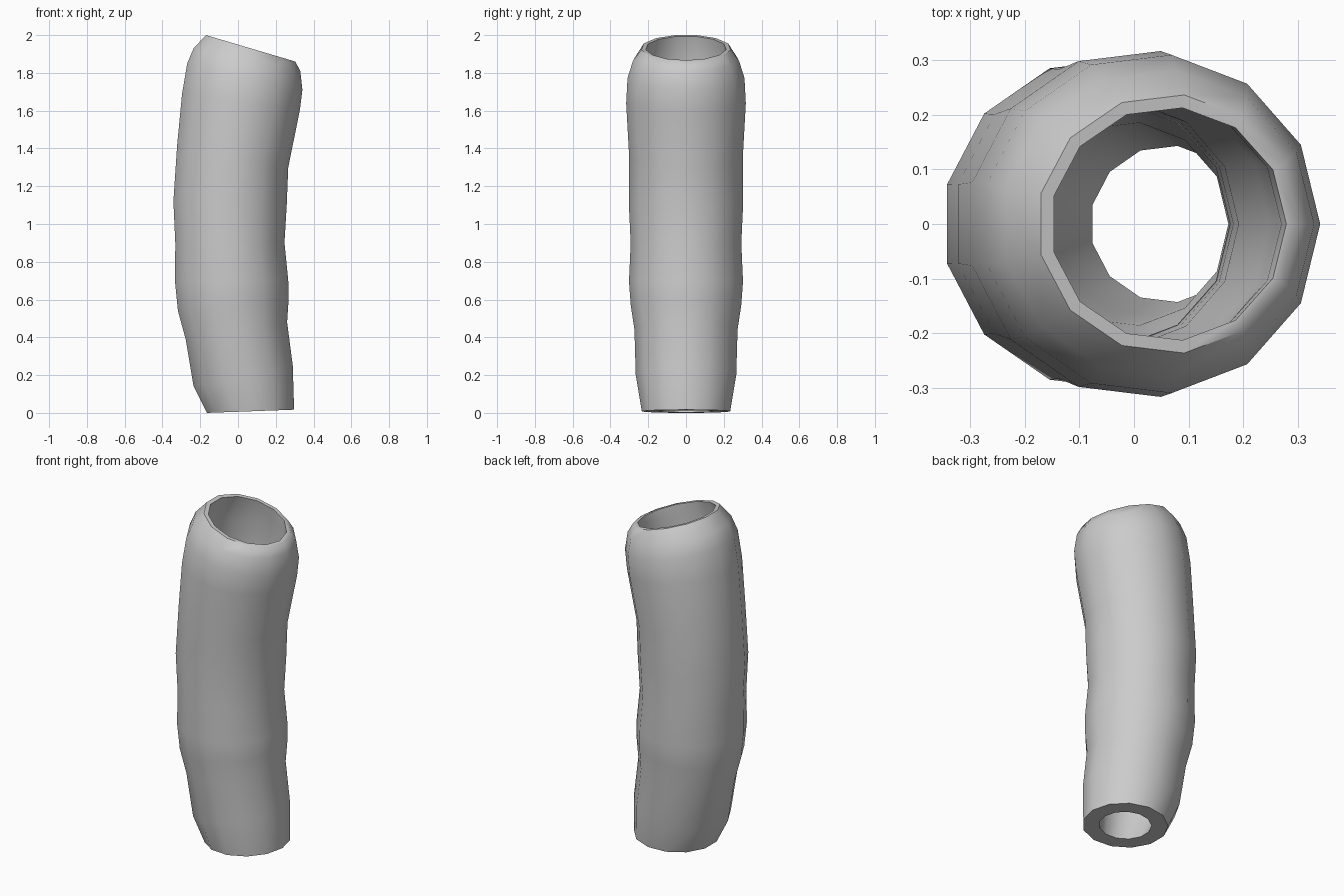
import bpy, bmesh, math

if "Cube" in bpy.data.objects:
    bpy.data.objects.remove(bpy.data.objects["Cube"])

SIDES = 13
# Each ring: left x, left z, right x, right z, half depth in y, bore scale
rings = [
    (-0.165, 0.00, 0.297, 0.017, 0.236, 0.61),
    (-0.235, 0.14, 0.290, 0.25, 0.268, 0.63),
    (-0.277, 0.39, 0.260, 0.48, 0.275, 0.68),
    (-0.318, 0.54, 0.268, 0.60, 0.295, 0.72),
    (-0.333, 0.69, 0.266, 0.70, 0.304, 0.75),
    (-0.332, 0.90, 0.246, 0.90, 0.295, 0.76),
    (-0.342, 1.12, 0.258, 1.10, 0.305, 0.75),
    (-0.322, 1.42, 0.266, 1.30, 0.303, 0.75),
    (-0.296, 1.69, 0.327, 1.60, 0.319, 0.75),
    (-0.269, 1.85, 0.341, 1.71, 0.312, 0.75),
    (-0.235, 1.93, 0.330, 1.81, 0.283, 0.79),
    (-0.170, 2.00, 0.303, 1.86, 0.238, 0.90),
]


def add_ring(bm, ring, scale):
    """Tilted polygon with one corner on the right and a flat on the left."""
    lx, lz, rx, rz, depth, _ = ring
    k = 1 + math.cos(math.pi / SIDES)
    ux, uz = (rx - lx) / k, (rz - lz) / k
    cx, cz = rx - ux, rz - uz
    verts = []
    for i in range(SIDES):
        a = math.tau * i / SIDES
        c, s = math.cos(a) * scale, math.sin(a) * scale
        verts.append(bm.verts.new((cx + ux * c, depth * s, cz + uz * c)))
    return verts


bm = bmesh.new()
# Outer wall upwards, then bore downwards, closed into one loop
loops = [add_ring(bm, r, 1.0) for r in rings]
loops += [add_ring(bm, r, r[5]) for r in reversed(rings)]
for a, b in zip(loops, loops[1:] + loops[:1]):
    for i in range(SIDES):
        j = (i + 1) % SIDES
        bm.faces.new((a[i], a[j], b[j], b[i]))
bmesh.ops.recalc_face_normals(bm, faces=bm.faces)

mesh = bpy.data.meshes.new("bent_tube")
bm.to_mesh(mesh)
bm.free()
tube = bpy.data.objects.new("bent_tube", mesh)
bpy.context.collection.objects.link(tube)

# Smooth walls, crisp edges at the openings
bpy.context.view_layer.objects.active = tube
tube.select_set(True)
bpy.ops.object.shade_smooth_by_angle(angle=math.radians(50))
